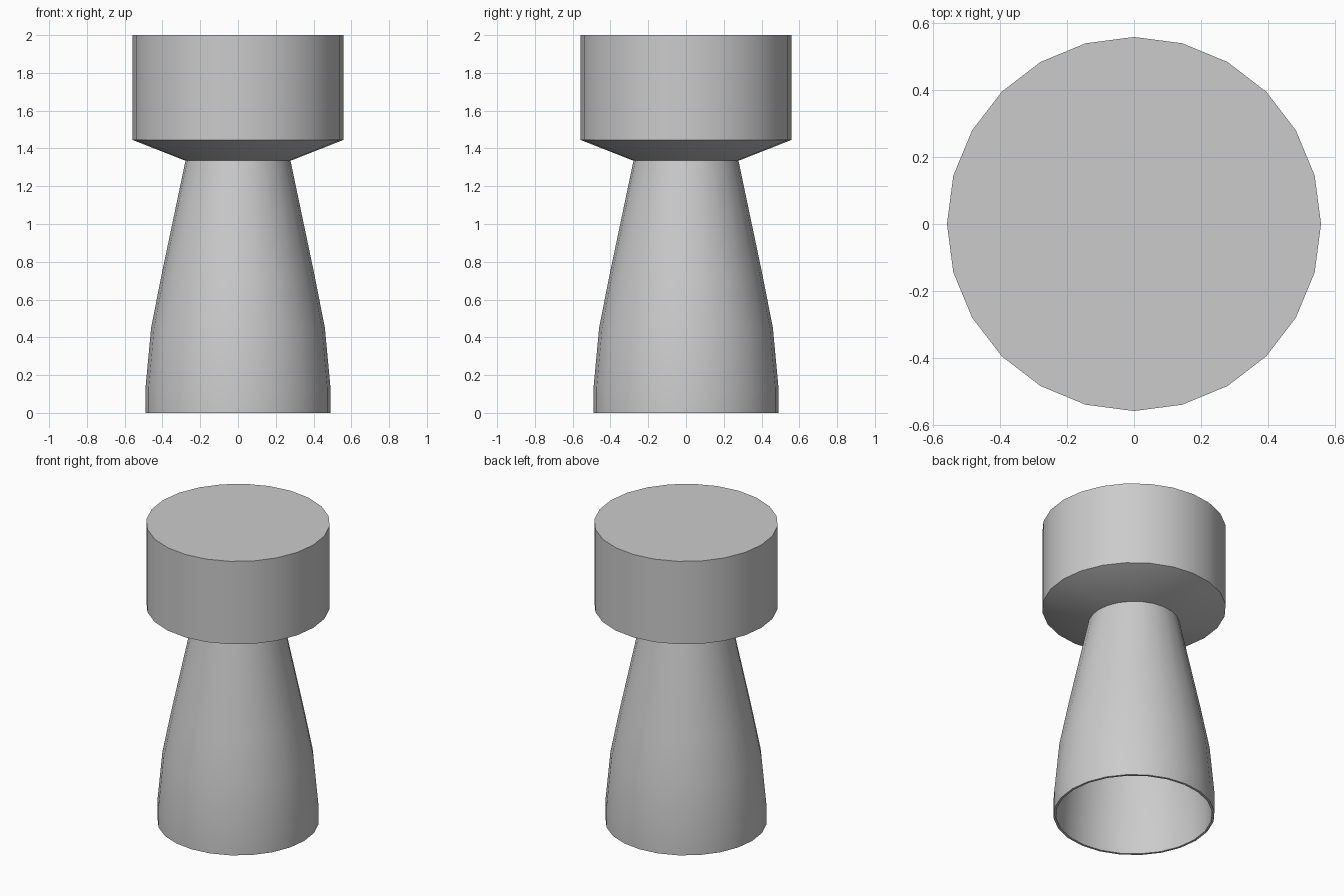
import bpy
import bmesh
from math import cos, sin, tau, radians

SIDES = 24
WALL = 0.015

cube = bpy.data.objects.get("Cube")
if cube:
    bpy.data.objects.remove(cube, do_unlink=True)

grey = bpy.data.materials.new("metal grey")
grey.use_nodes = True
colour = (0.6, 0.6, 0.6, 1)
grey.diffuse_color = colour
grey.node_tree.nodes["Principled BSDF"].inputs["Base Color"].default_value = colour


def lathe(name, profile, closed_loop):
    """Turn (radius, height) points about z; join the ends or cap them."""
    bm = bmesh.new()
    rings = [[bm.verts.new((r * cos(tau * i / SIDES), r * sin(tau * i / SIDES), z))
              for i in range(SIDES)] for r, z in profile]
    pairs = list(zip(rings, rings[1:]))
    if closed_loop:
        pairs.append((rings[-1], rings[0]))
    else:
        bm.faces.new(rings[0])
        bm.faces.new(rings[-1])
    for a, b in pairs:
        for i in range(SIDES):
            j = (i + 1) % SIDES
            bm.faces.new((a[i], a[j], b[j], b[i]))
    bmesh.ops.recalc_face_normals(bm, faces=bm.faces)
    mesh = bpy.data.meshes.new(name)
    bm.to_mesh(mesh)
    bm.free()
    mesh.materials.append(grey)
    obj = bpy.data.objects.new(name, mesh)
    bpy.context.collection.objects.link(obj)
    bpy.ops.object.select_all(action="DESELECT")
    obj.select_set(True)
    bpy.context.view_layer.objects.active = obj
    bpy.ops.object.shade_smooth_by_angle(angle=radians(30))
    return obj


# Hollow flared bell, open at the bottom
outer = [(0.49, 0), (0.49, 0.13), (0.46, 0.45), (0.405, 0.73), (0.278, 1.335)]
inner = [(r - WALL, z) for r, z in reversed(outer)]
lathe("nozzle_bell", outer + inner, True)

# Solid drum with a tapered underside
lathe("chamber", [(0.278, 1.335), (0.558, 1.445), (0.558, 2)], False)
